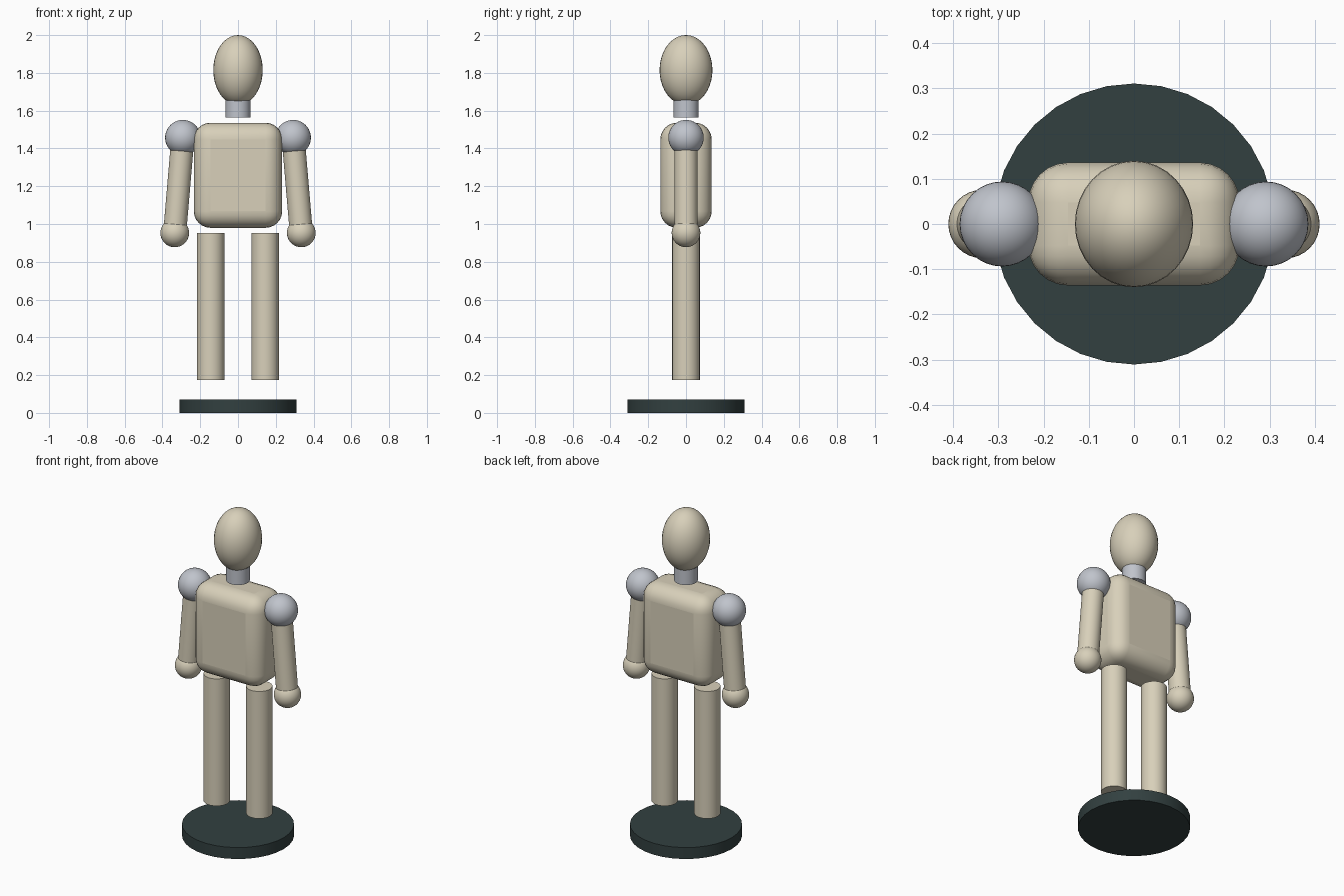
import bpy
import math
from mathutils import Vector

if "Cube" in bpy.data.objects:
    bpy.data.objects.remove(bpy.data.objects["Cube"])


def material(name, color):
    m = bpy.data.materials.new(name)
    m.diffuse_color = (*color, 1)
    m.use_nodes = True
    m.node_tree.nodes["Principled BSDF"].inputs["Base Color"].default_value = m.diffuse_color
    return m


BEIGE = material("warm beige", (0.687, 0.631, 0.491))
GREY = material("joint grey", (0.527, 0.552, 0.604))
DARK = material("dark slate", (0.032, 0.051, 0.051))


def finish(name, mat):
    ob = bpy.context.object
    ob.name = name
    ob.data.materials.append(mat)
    bpy.ops.object.transform_apply(location=False, rotation=False, scale=True)
    bpy.ops.object.shade_smooth_by_angle(angle=math.radians(40))
    return ob


def rod(name, start, end, radius, mat):
    """Cylinder between two points."""
    a, b = Vector(start), Vector(end)
    d = b - a
    bpy.ops.mesh.primitive_cylinder_add(
        vertices=32, radius=radius, depth=d.length, location=(a + b) / 2,
        rotation=d.to_track_quat('Z', 'Y').to_euler())
    return finish(name, mat)


def ball(name, center, radii, mat):
    bpy.ops.mesh.primitive_uv_sphere_add(segments=32, ring_count=20, radius=1, location=center)
    bpy.context.object.scale = radii
    return finish(name, mat)


# Stand
rod("stand", (0, 0, 0), (0, 0, 0.07), 0.311, DARK)

# Torso: rounded box
bpy.ops.mesh.primitive_cube_add(size=1, location=(0, 0, 1.258))
bpy.context.object.scale = (0.468, 0.272, 0.556)
torso = finish("torso", BEIGE)
bevel = torso.modifiers.new("rounding", 'BEVEL')
bevel.width = 0.088
bevel.segments = 6

# Neck and head
rod("neck", (0, 0, 1.563), (0, 0, 1.66), 0.066, GREY)
ball("head", (0, 0, 1.815), (0.131, 0.14, 0.185), BEIGE)

# Limbs on both sides
for side, s in (("left", 1), ("right", -1)):
    shoulder = (s * 0.292, 0, 1.457)
    hand = (s * 0.335, 0, 0.953)
    ball(side + "_shoulder", shoulder, (0.094,) * 3, GREY)
    rod(side + "_arm", shoulder, hand, 0.061, BEIGE)
    ball(side + "_hand", hand, (0.076,) * 3, BEIGE)
    rod(side + "_leg", (s * 0.144, 0, 0.175), (s * 0.144, 0, 0.953), 0.073, BEIGE)
